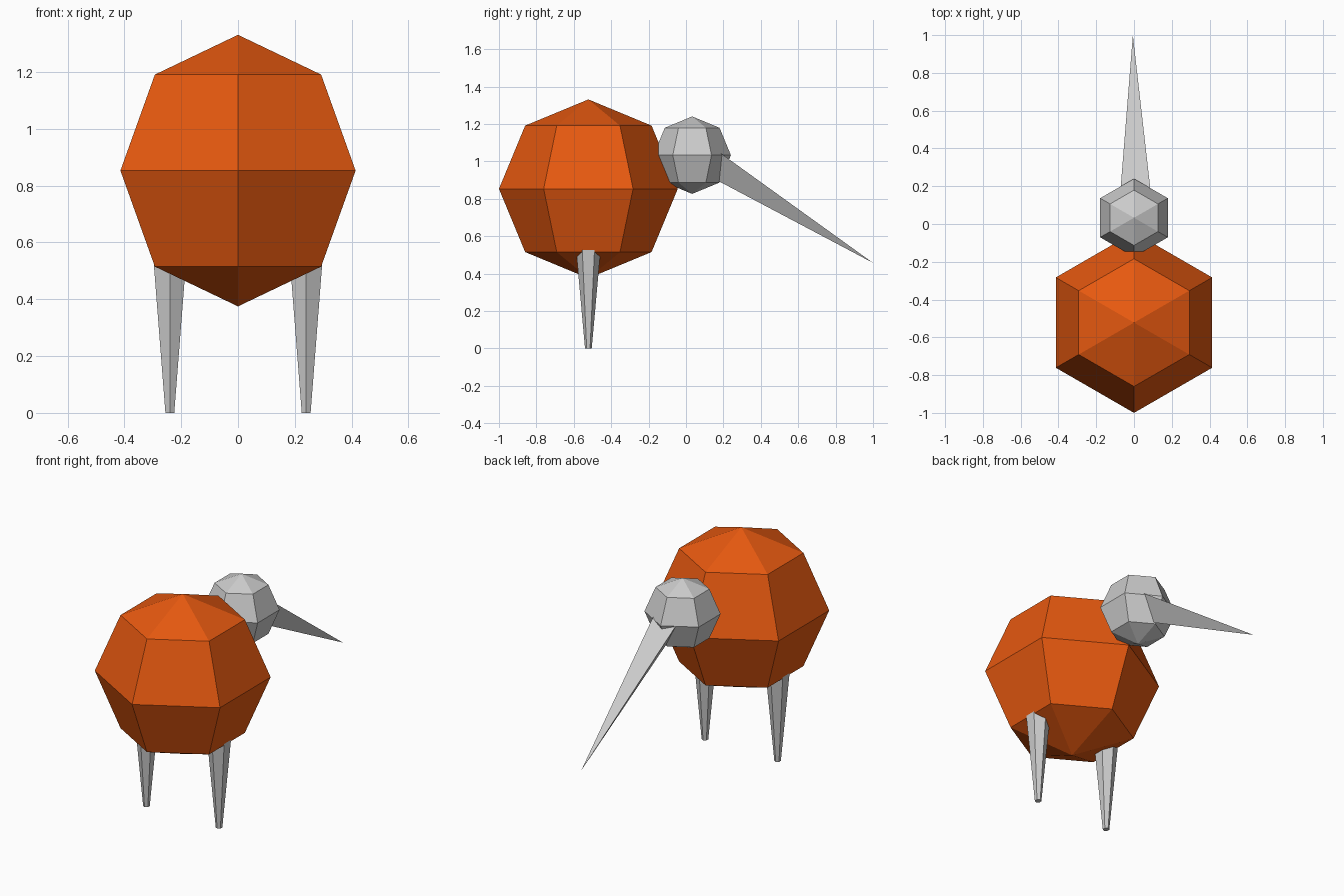
import bpy, bmesh
from math import sin, cos, pi, radians
from mathutils import Matrix, Vector

if "Cube" in bpy.data.objects:
    bpy.data.objects.remove(bpy.data.objects["Cube"])


def lathe(name, profile, sides, matrix, mat=None):
    """Flat-shaded turned solid: (radius, z) profile, first corner on local +y."""
    bm = bmesh.new()
    rings = []
    for r, z in profile:
        count = 1 if r == 0 else sides
        rings.append([bm.verts.new((r * sin(2 * pi * i / sides), r * cos(2 * pi * i / sides), z))
                      for i in range(count)])
    for a, b in zip(rings, rings[1:]):
        for i in range(sides):
            j = (i + 1) % sides
            quad = [a[i % len(a)], a[j % len(a)], b[j % len(b)], b[i % len(b)]]
            bm.faces.new(list(dict.fromkeys(quad)))
    for ring in (rings[0], rings[-1]):
        if len(ring) > 1:
            bm.faces.new(ring)
    bmesh.ops.recalc_face_normals(bm, faces=bm.faces)
    mesh = bpy.data.meshes.new(name)
    bm.to_mesh(mesh)
    bm.free()
    obj = bpy.data.objects.new(name, mesh)
    obj.matrix_world = matrix
    bpy.context.collection.objects.link(obj)
    if mat:
        mesh.materials.append(mat)
    return obj


def ball(name, radius, centre, mat=None):
    s = radius * sin(pi / 4)
    profile = [(0, -radius), (s, -s), (radius, 0), (s, s), (0, radius)]
    return lathe(name, profile, 6, Matrix.Translation(centre), mat)


orange = bpy.data.materials.new("orange")
orange.diffuse_color = (0.8, 0.1, 0.005, 1)
orange.use_nodes = True
orange.node_tree.nodes["Principled BSDF"].inputs["Base Color"].default_value = orange.diffuse_color

# Round body and head
ball("body", 0.478, (0, -0.522, 0.853), orange)
ball("head", 0.207, (0, 0.033, 1.033))

# Tapered legs, upper ends hidden in the body
for side, x in (("left", -0.24), ("right", 0.24)):
    lathe(side + "_leg", [(0.018, 0), (0.072, 0.6)], 6, Matrix.Translation((x, -0.522, 0)))

# Three-sided beak, flat face up, pointing forward and down
length, tip = 1.1, Vector((-0.006, 1.0, 0.457))
axis = Vector((-0.014, cos(radians(33.1)), -sin(radians(33.1)))).normalized()
across = Vector((0, 0, -1)).cross(axis).normalized()
down = axis.cross(across)
frame = Matrix((across, down, axis)).transposed().to_4x4()
lathe("beak", [(0.1, 0), (0, length)], 3, Matrix.Translation(tip - axis * length) @ frame)
